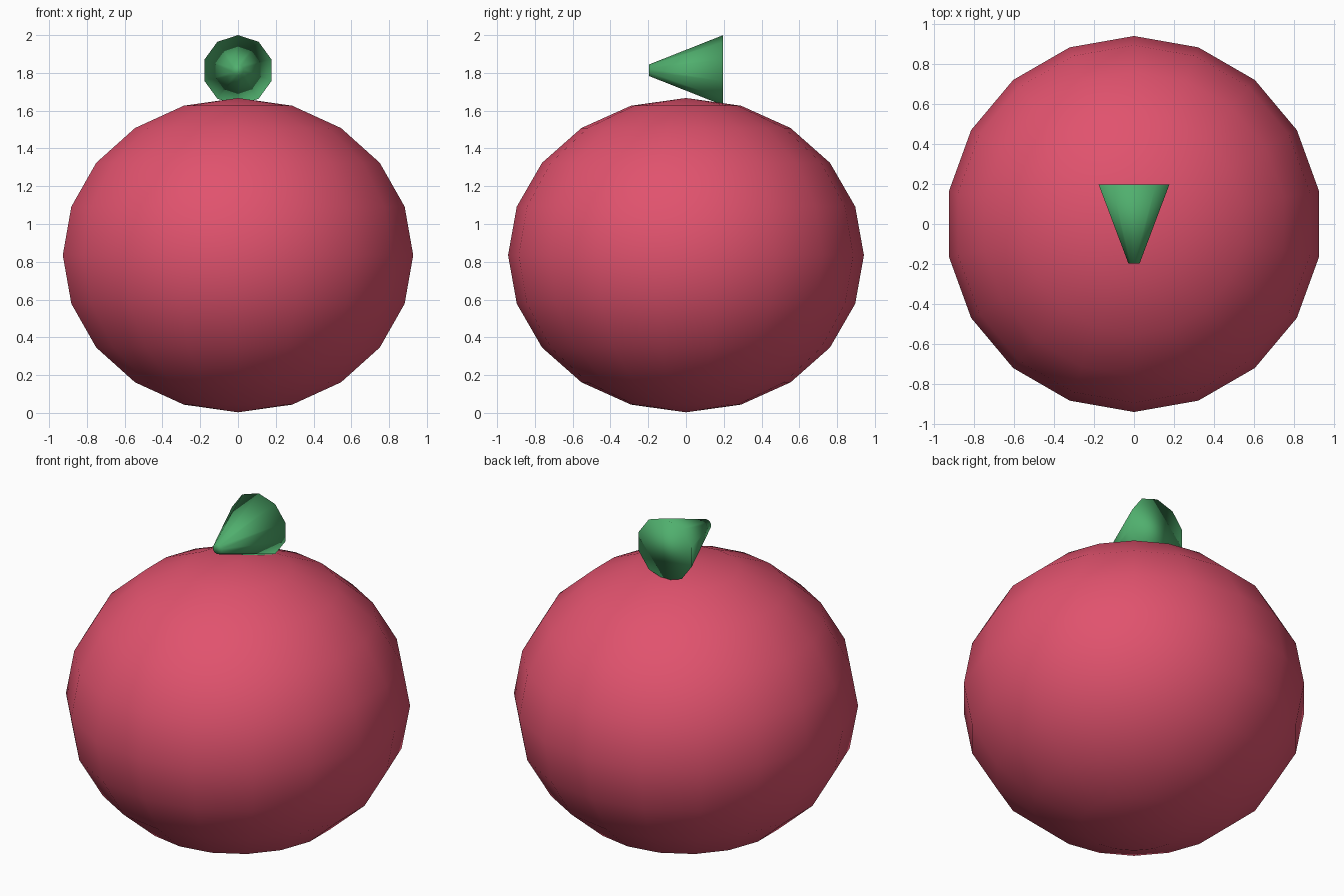
import bpy
import bmesh
from math import sin, cos, pi

default = bpy.data.objects.get("Cube")
if default:
    bpy.data.objects.remove(default, do_unlink=True)


def make_material(name, rgb):
    mat = bpy.data.materials.new(name)
    mat.use_nodes = True
    mat.diffuse_color = (*rgb, 1)
    mat.node_tree.nodes["Principled BSDF"].inputs["Base Color"].default_value = (*rgb, 1)
    return mat


def lathe(name, profile, sides, mat, location, rotation=(0, 0, 0)):
    """Closed smooth solid of revolution from (radius, height) points, bottom first."""
    bm = bmesh.new()
    rings = []
    for radius, height in profile:
        if radius < 1e-5:
            rings.append([bm.verts.new((0, 0, height))])
        else:
            angles = [pi / 2 + 2 * pi * i / sides for i in range(sides)]
            rings.append([bm.verts.new((radius * cos(a), radius * sin(a), height)) for a in angles])
    for low, high in zip(rings, rings[1:]):
        for i in range(sides):
            j = (i + 1) % sides
            corners = [low[i % len(low)], low[j % len(low)], high[j % len(high)], high[i % len(high)]]
            bm.faces.new(list(dict.fromkeys(corners)))
    # Flat caps on open ends
    for ring in (rings[0], rings[-1]):
        if len(ring) > 1:
            bm.faces.new(ring)
    bmesh.ops.recalc_face_normals(bm, faces=bm.faces)
    for face in bm.faces:
        face.smooth = True
    mesh = bpy.data.meshes.new(name)
    bm.to_mesh(mesh)
    bm.free()
    mesh.materials.append(mat)
    obj = bpy.data.objects.new(name, mesh)
    obj.location = location
    obj.rotation_euler = rotation
    bpy.context.collection.objects.link(obj)
    return obj


red = make_material("berry red", (0.75, 0.085, 0.155))
green = make_material("leaf green", (0.08, 0.43, 0.155))

# Fruit body: slightly squashed low-poly ball
bands = 10
ball = [(0.942 * sin(pi * k / bands), -0.832 * cos(pi * k / bands)) for k in range(bands + 1)]
lathe("fruit_body", ball, 18, red, (0, 0, 0.835))

# Stem: tapered cone lying on its side, wide end to the back
lathe("stem", [(0.03, -0.197), (0.186, 0.197)], 10, green, (0, 0, 1.814), (-pi / 2, 0, 0))
